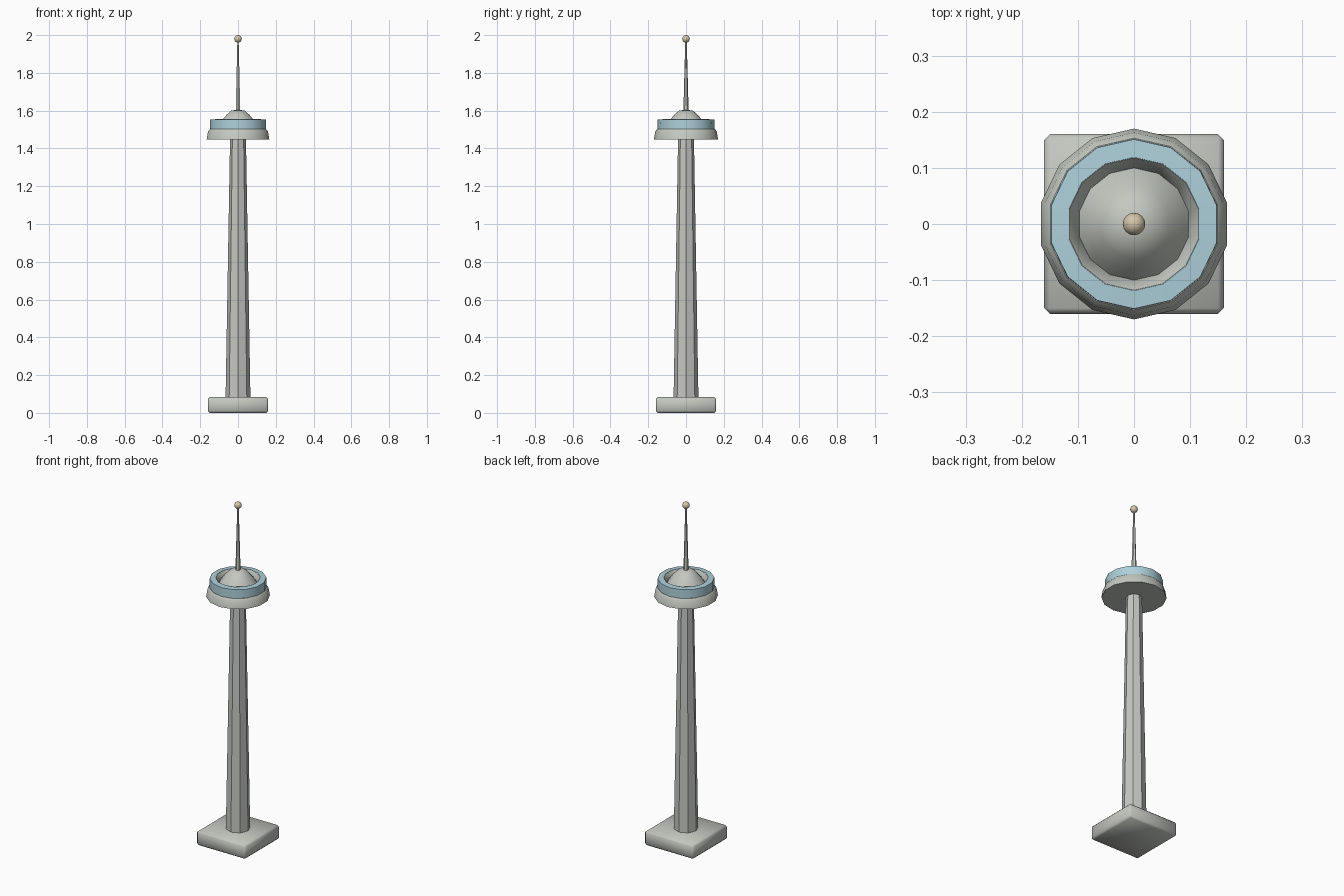
import bpy, bmesh
from math import sin, cos, pi

old = bpy.data.objects.get("Cube")
if old:
    bpy.data.objects.remove(old, do_unlink=True)


def material(name, rgb):
    m = bpy.data.materials.new(name)
    m.use_nodes = True
    m.diffuse_color = (*rgb, 1)
    m.node_tree.nodes["Principled BSDF"].inputs["Base Color"].default_value = (*rgb, 1)
    return m


concrete = material("pale concrete", (0.55, 0.58, 0.53))
glass = material("pale blue glass", (0.42, 0.63, 0.70))
beacon_paint = material("warm beacon", (0.66, 0.56, 0.40))


def finish(name, bm, mat, smooth):
    """Turn a bmesh into a named object; smooth is None, 'full' or an angle."""
    mesh = bpy.data.meshes.new(name)
    bmesh.ops.recalc_face_normals(bm, faces=bm.faces)
    bm.to_mesh(mesh)
    bm.free()
    mesh.materials.append(mat)
    obj = bpy.data.objects.new(name, mesh)
    bpy.context.collection.objects.link(obj)
    if smooth == "full":
        mesh.shade_smooth()
    elif smooth:
        bpy.ops.object.select_all(action="DESELECT")
        obj.select_set(True)
        bpy.context.view_layer.objects.active = obj
        bpy.ops.object.shade_smooth_by_angle(angle=smooth)
    return obj


def turned(name, profile, sides, mat, smooth=None, closed=False):
    """Spin (radius, z) points about the z axis, first corner on +y."""
    bm = bmesh.new()
    rings = []
    for r, z in profile:
        if r == 0:
            rings.append([bm.verts.new((0, 0, z))] * sides)
        else:
            rings.append([bm.verts.new((r * sin(2 * pi * i / sides),
                                        r * cos(2 * pi * i / sides), z))
                          for i in range(sides)])
    pairs = list(zip(rings, rings[1:]))
    if closed:
        pairs.append((rings[-1], rings[0]))
    for a, b in pairs:
        for i in range(sides):
            j = (i + 1) % sides
            bm.faces.new(list(dict.fromkeys((a[i], a[j], b[j], b[i]))))
    if not closed:
        for ring in (rings[0], rings[-1]):
            if ring[0] is not ring[1]:
                bm.faces.new(ring)
    return finish(name, bm, mat, smooth)


# Square foundation with narrow softened edges
bm = bmesh.new()
bmesh.ops.create_cube(bm, size=1)
for v in bm.verts:
    v.co = (v.co.x * 0.32, v.co.y * 0.32, (v.co.z + 0.5) * 0.084)
bmesh.ops.bevel(bm, geom=bm.edges[:], offset=0.01, segments=1, affect="EDGES")
finish("foundation", bm, concrete, "full")

# Tapered octagonal shaft
turned("shaft", [(0.066, 0.07), (0.042, 1.46)], 8, concrete)

# Observation pod: lower deck, glazed ring, recess lining and roof dome
SIDES = 14
turned("lower_deck", [(0.17, 1.447), (0.163, 1.49), (0.153, 1.502)],
       SIDES, concrete, 0.8)
turned("window_ring", [(0.152, 1.50), (0.151, 1.553), (0.118, 1.555), (0.118, 1.50)],
       SIDES, glass, 0.8, closed=True)
turned("roof_recess", [(0.119, 1.5555), (0.10, 1.53), (0.10, 1.50), (0.119, 1.50)],
       SIDES, concrete, 0.8, closed=True)
turned("roof_dome", [(0.102, 1.525), (0.085, 1.551), (0.062, 1.578),
                     (0.037, 1.60), (0, 1.605)], SIDES, concrete, 0.8)

# Mast and its beacon
turned("mast", [(0.014, 1.595), (0.004, 1.97)], 6, concrete)
bm = bmesh.new()
bmesh.ops.create_uvsphere(bm, u_segments=16, v_segments=10, radius=0.02)
bmesh.ops.translate(bm, verts=bm.verts, vec=(0, 0, 1.98))
finish("beacon", bm, beacon_paint, "full")
